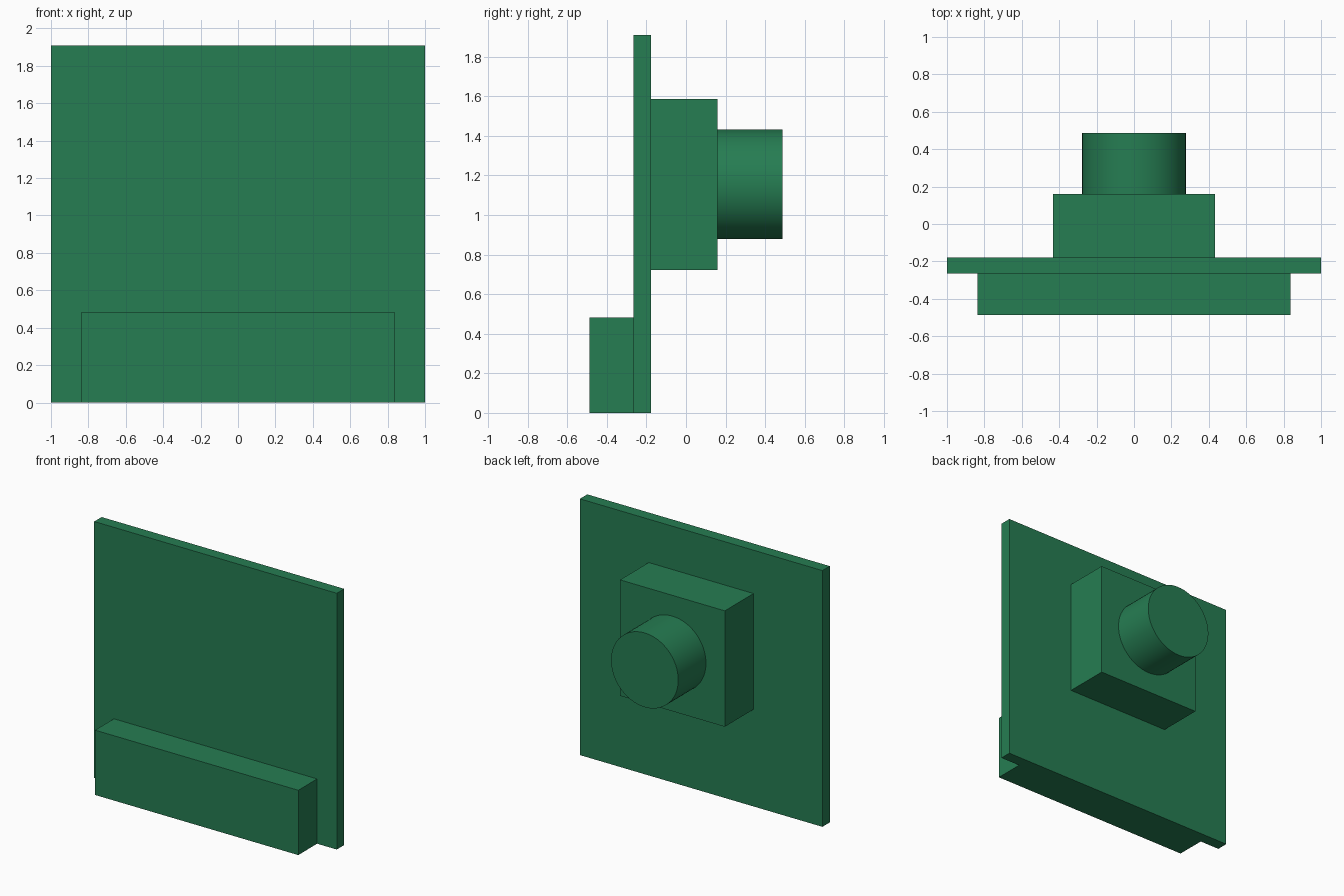
import bpy
import math

if "Cube" in bpy.data.objects:
    bpy.data.objects.remove(bpy.data.objects["Cube"])

green = bpy.data.materials.new("green")
green.diffuse_color = (0.019, 0.205, 0.085, 1)
green.use_nodes = True
green.node_tree.nodes["Principled BSDF"].inputs["Base Color"].default_value = green.diffuse_color


def box(name, x, y, z):
    """Box spanning the given (min, max) ranges."""
    spans = (x, y, z)
    bpy.ops.mesh.primitive_cube_add(size=1, location=[(a + b) / 2 for a, b in spans])
    ob = bpy.context.object
    ob.name = name
    ob.scale = [b - a for a, b in spans]
    bpy.ops.object.transform_apply(location=False, rotation=False, scale=True)
    ob.data.materials.append(green)
    return ob


# Thin upright square plate
box("back_plate", (-1, 1), (-0.265, -0.178), (0, 1.91))

# Long ledge along the front foot of the plate
box("front_ledge", (-0.838, 0.838), (-0.487, -0.265), (0, 0.483))

# Square housing behind the plate
box("rear_housing", (-0.432, 0.432), (-0.178, 0.16), (0.723, 1.587))

# Round barrel on the housing, pointing backwards
bpy.ops.mesh.primitive_cylinder_add(
    vertices=64, radius=0.277, depth=0.327,
    location=(0, 0.3235, 1.155), rotation=(math.pi / 2, 0, 0))
barrel = bpy.context.object
barrel.name = "rear_barrel"
barrel.data.materials.append(green)
bpy.ops.object.shade_smooth_by_angle(angle=math.radians(30))
